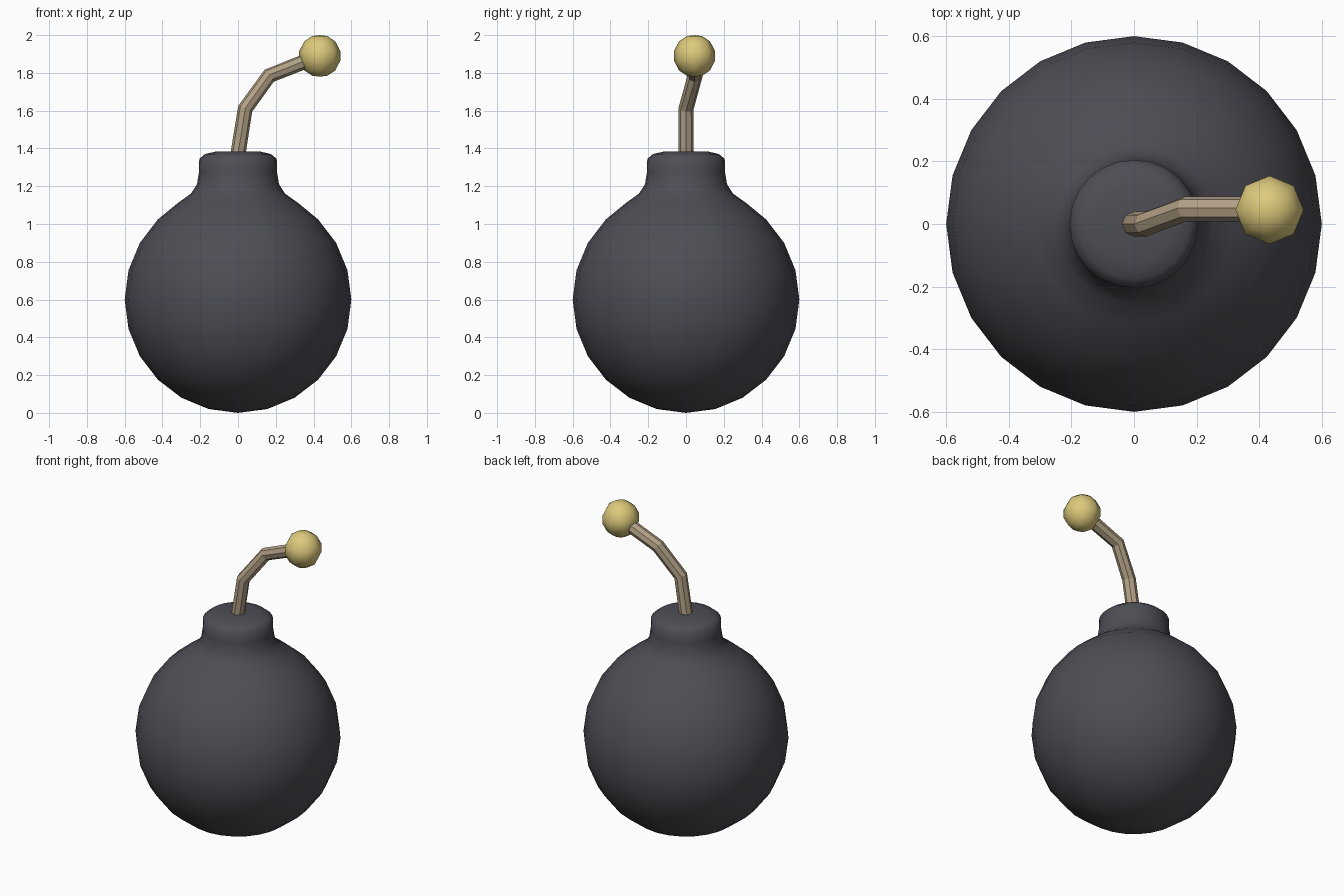
import bpy
import bmesh
from math import cos, sin, radians, tau

cube = bpy.data.objects.get("Cube")
if cube:
    bpy.data.objects.remove(cube)


def material(name, color):
    mat = bpy.data.materials.new(name)
    mat.use_nodes = True
    mat.diffuse_color = (*color, 1)
    mat.node_tree.nodes["Principled BSDF"].inputs["Base Color"].default_value = (*color, 1)
    return mat


def lathe(name, profile, sides, mat, sharp, center=(0, 0, 0)):
    """Spin a (radius, height) profile around z, closing both poles."""
    bm = bmesh.new()
    verts = [bm.verts.new((r, 0, z)) for r, z in profile]
    edges = [bm.edges.new(pair) for pair in zip(verts, verts[1:])]
    bmesh.ops.spin(bm, geom=verts + edges, cent=(0, 0, 0), axis=(0, 0, 1),
                   angle=tau, steps=sides)
    bmesh.ops.remove_doubles(bm, verts=bm.verts, dist=0.0005)
    bmesh.ops.recalc_face_normals(bm, faces=bm.faces)
    mesh = bpy.data.meshes.new(name)
    bm.to_mesh(mesh)
    bm.free()
    mesh.materials.append(mat)
    obj = bpy.data.objects.new(name, mesh)
    obj.location = center
    bpy.context.collection.objects.link(obj)
    bpy.ops.object.select_all(action='DESELECT')
    obj.select_set(True)
    bpy.context.view_layer.objects.active = obj
    bpy.ops.object.shade_smooth_by_angle(angle=radians(sharp))
    return obj


charcoal = material("charcoal", (0.075, 0.075, 0.092))
tan = material("rope tan", (0.44, 0.35, 0.235))
yellow = material("spark yellow", (0.72, 0.59, 0.2))

# Round body flowing into the neck and its domed cap
R = 0.6
profile = [(R * sin(tau * i / 24), R - R * cos(tau * i / 24)) for i in range(10)]
profile += [(0.32, 1.11), (0.25, 1.16), (0.217, 1.21), (0.206, 1.28),
            (0.205, 1.345), (0.175, 1.37), (0.12, 1.383), (0, 1.386)]
lathe("bomb_body", profile, 24, charcoal, 60)

# Bent eight-sided fuse
curve = bpy.data.curves.new("fuse", 'CURVE')
curve.dimensions = '3D'
curve.bevel_depth = 0.04
curve.bevel_resolution = 2
curve.use_fill_caps = True
path = [(-0.005, 0, 1.34), (0.038, 0, 1.61), (0.165, 0.048, 1.785), (0.43, 0.048, 1.89)]
spline = curve.splines.new('POLY')
spline.points.add(len(path) - 1)
for point, co in zip(spline.points, path):
    point.co = (*co, 1)
spline.use_smooth = False
curve.materials.append(tan)
fuse = bpy.data.objects.new("fuse", curve)
bpy.context.collection.objects.link(fuse)
bpy.ops.object.select_all(action='DESELECT')
fuse.select_set(True)
bpy.context.view_layer.objects.active = fuse
bpy.ops.object.convert(target='MESH')
bpy.ops.object.shade_flat()

# Spark ball at the tip, with a short band around its middle
half = [(0, 0.11), (0.04, 0.105), (0.082, 0.077), (0.109, 0.025)]
ball = half + [(r, -z) for r, z in reversed(half)]
lathe("spark_ball", ball, 8, yellow, 42, (0.433, 0.045, 1.89))
